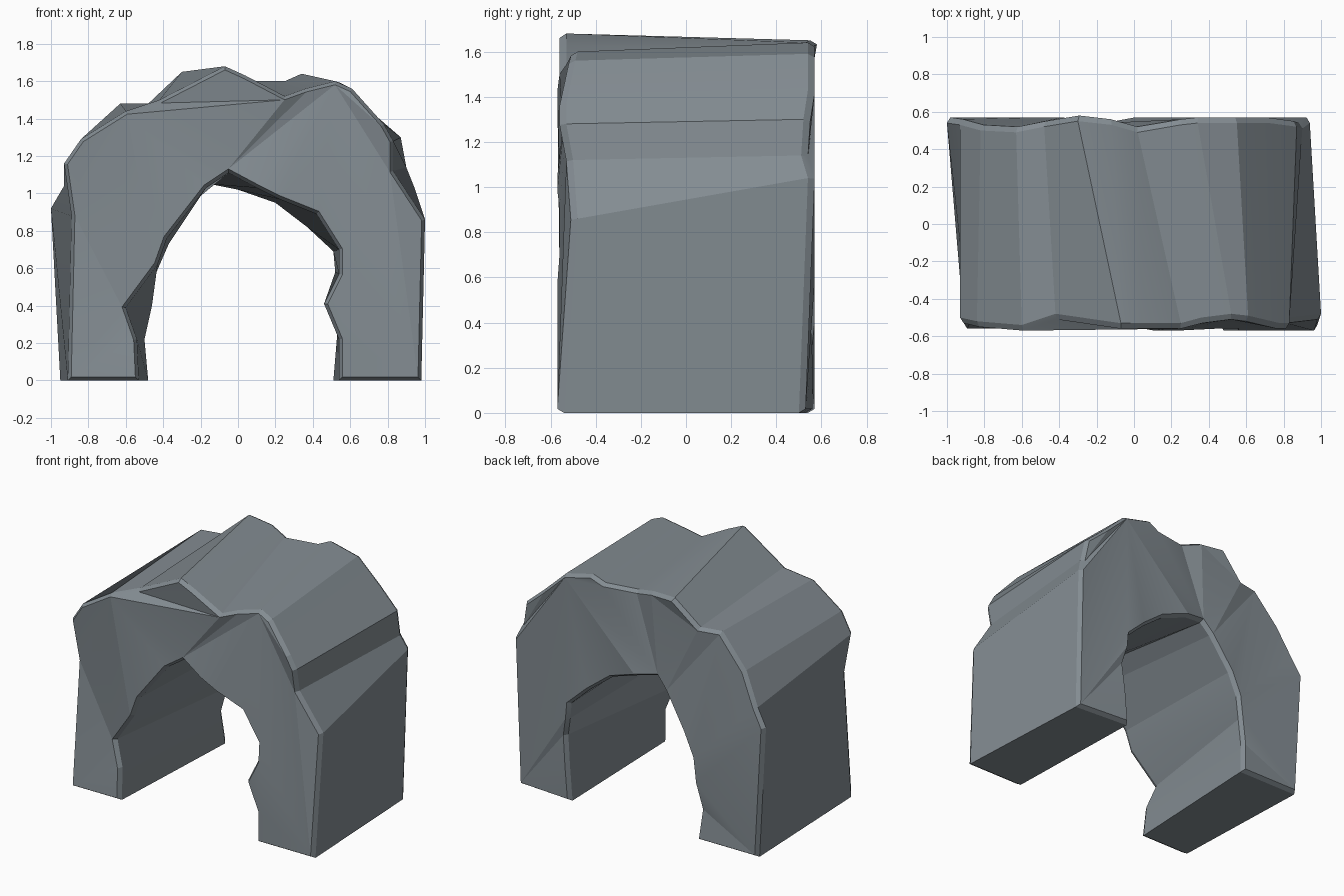
import bpy
import bmesh
import math
from mathutils import Vector

if "Cube" in bpy.data.objects:
    bpy.data.objects.remove(bpy.data.objects["Cube"], do_unlink=True)

CHAMFER_WIDTH = 0.018
CHAMFER_DEPTH = 0.03

# Outline of each end of the arch as (x, z, rim depth):
# up the -x side, over the crown, down the +x side, back under the opening
front_outline = [
    (-.91, 0, .53), (-.89, .88, .48), (-.93, 1.16, .5), (-.84, 1.29, .52),
    (-.6, 1.44, .54), (-.42, 1.5, .48), (-.07, 1.68, .53), (.04, 1.63, .53),
    (.25, 1.52, .53), (.36, 1.56, .5), (.52, 1.6, .48), (.61, 1.56, .49),
    (.78, 1.37, .53), (.83, 1.28, .53), (.83, 1.12, .5), (1, .86, .48),
    (.98, 0, .54),
    (.54, 0, .54), (.54, .22, .54), (.46, .41, .54), (.54, .57, .54),
    (.54, .7, .53), (.42, .89, .53), (.22, .97, .54), (.1, 1.03, .54),
    (-.05, 1.11, .51), (-.17, 1.03, .53), (-.38, .76, .53), (-.43, .62, .53),
    (-.6, .39, .48), (-.54, .22, .51), (-.53, 0, .53),
]
back_outline = [
    (-.95, 0, .54), (-1, .92, .54), (-.93, 1.04, .53), (-.82, 1.26, .5),
    (-.63, 1.48, .49), (-.48, 1.48, .52), (-.3, 1.65, .55), (-.12, 1.64, .53),
    (.02, 1.6, .49), (.25, 1.6, .53), (.34, 1.64, .54), (.55, 1.59, .54),
    (.72, 1.43, .54), (.87, 1.3, .52), (.9, 1.14, .51), (.94, 1.04, .54),
    (.93, 0, .5),
    (.51, 0, .53), (.53, .24, .53), (.55, .45, .52), (.52, .58, .54),
    (.51, .69, .54), (.37, .82, .53), (.2, .95, .52), (0, 1.02, .54),
    (-.15, 1.05, .51), (-.22, .97, .52), (-.37, .73, .54), (-.44, .57, .54),
    (-.46, .4, .54), (-.5, .22, .52), (-.48, 0, .54),
]
# Creases across each end face, given as outline positions
front_creases = [(1, 29), (4, 29), (4, 8), (10, 25), (10, 16), (16, 20)]
back_creases = [(4, 26), (4, 28), (11, 25), (11, 16)]


def inset_points(outline, width):
    """Move every outline point inwards by an even distance."""
    moved = []
    for i, (x, z, _) in enumerate(outline):
        here = Vector((x, z))
        before = (here - Vector(outline[i - 1][:2])).normalized()
        after = (Vector(outline[(i + 1) % len(outline)][:2]) - here).normalized()
        side_a = Vector((before.y, -before.x))
        side_b = Vector((after.y, -after.x))
        middle = (side_a + side_b).normalized()
        moved.append(here + middle * width / max(middle.dot(side_a), 0.6))
    return moved


def bridge(bm, ring_a, ring_b):
    """Join two rings of equal length with a band of faces."""
    for i in range(len(ring_a)):
        j = (i + 1) % len(ring_a)
        bm.faces.new((ring_a[i], ring_a[j], ring_b[j], ring_b[i]))


def end_face(bm, outline, creases, side):
    """Chamfered, creased end face; returns its rim."""
    rim = [bm.verts.new((x, side * d, z)) for x, z, d in outline]
    inner = [bm.verts.new((p.x, side * (o[2] + CHAMFER_DEPTH), p.y))
             for p, o in zip(inset_points(outline, CHAMFER_WIDTH), outline)]
    bridge(bm, rim, inner)
    caps = [bm.faces.new(inner)]
    for a, b in creases:
        face = next(f for f in caps
                    if inner[a] in f.verts and inner[b] in f.verts)
        caps.append(bmesh.utils.face_split(face, inner[a], inner[b])[0])
    bm.normal_update()
    bmesh.ops.triangulate(bm, faces=caps, ngon_method='BEAUTY')
    return rim


# Stone colour
stone = bpy.data.materials.new("blue_grey_stone")
stone.use_nodes = True
colour = (0.23, 0.265, 0.29, 1)
stone.diffuse_color = colour
stone.node_tree.nodes["Principled BSDF"].inputs["Base Color"].default_value = colour

# Rock arch: two end faces joined by the outer skin, opening and feet
bm = bmesh.new()
front_rim = end_face(bm, front_outline, front_creases, -1)
back_rim = end_face(bm, back_outline, back_creases, 1)
bridge(bm, front_rim, back_rim)
bmesh.ops.recalc_face_normals(bm, faces=bm.faces)
mesh = bpy.data.meshes.new("rock_arch")
bm.to_mesh(mesh)
bm.free()
mesh.materials.append(stone)
arch = bpy.data.objects.new("rock_arch", mesh)
bpy.context.collection.objects.link(arch)

# Nearly flat facets with crisp ridges
bpy.ops.object.select_all(action='DESELECT')
arch.select_set(True)
bpy.context.view_layer.objects.active = arch
bpy.ops.object.shade_smooth_by_angle(angle=math.radians(12))
